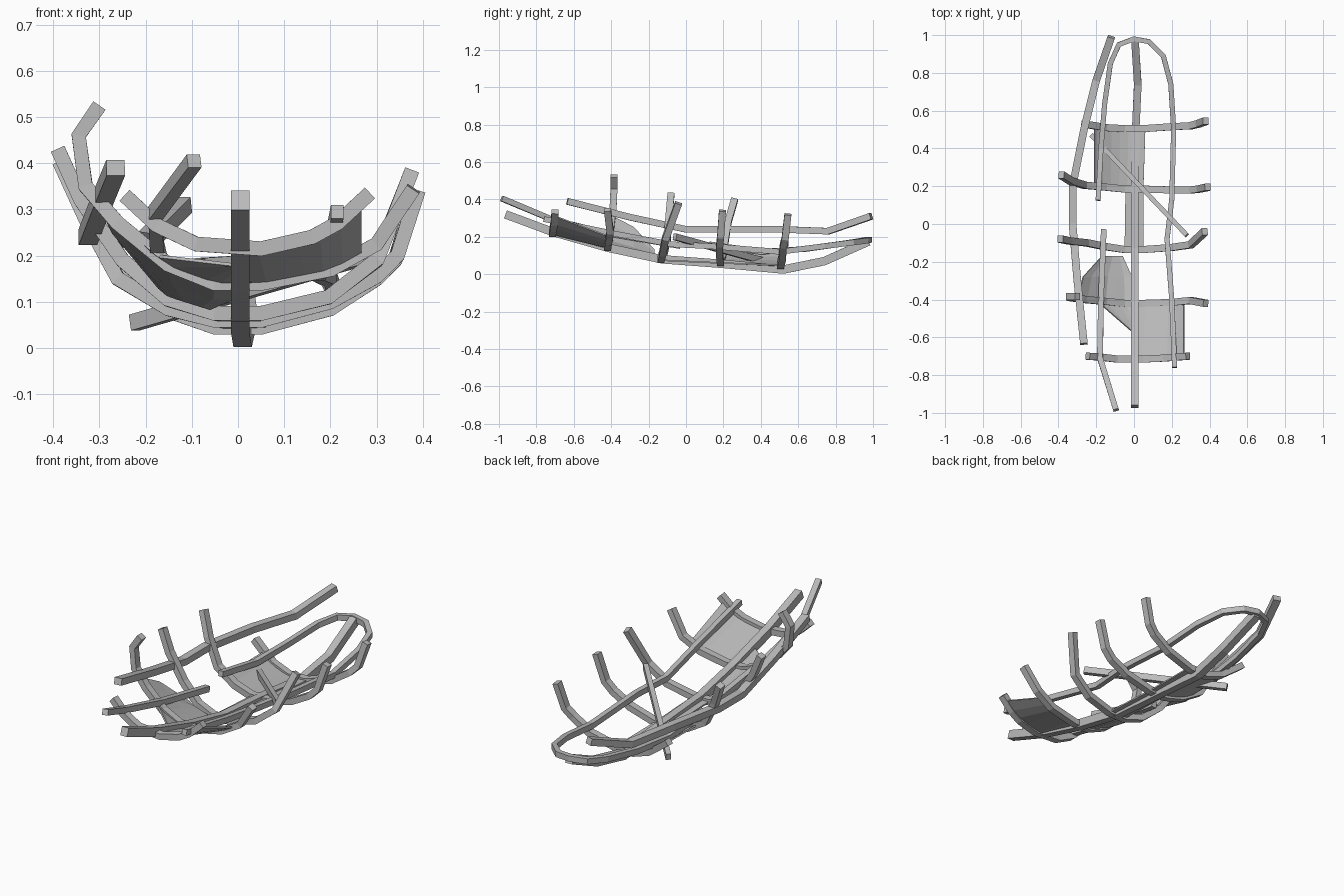
import bpy
from mathutils import Vector

cube = bpy.data.objects.get("Cube")
if cube:
    bpy.data.objects.remove(cube, do_unlink=True)

grey = bpy.data.materials.new("weathered_grey")
grey.use_nodes = True
grey.diffuse_color = (0.5, 0.5, 0.5, 1)
grey.node_tree.nodes["Principled BSDF"].inputs["Base Color"].default_value = (0.5, 0.5, 0.5, 1)


def add_object(name, verts, faces):
    mesh = bpy.data.meshes.new(name)
    mesh.from_pydata(verts, [], faces)
    mesh.update()
    mesh.materials.append(grey)
    obj = bpy.data.objects.new(name, mesh)
    bpy.context.collection.objects.link(obj)
    return obj


def beam(name, path, width, depth, across=None):
    """Sweep a rectangle along a path; its width lies along 'across' or level."""
    pts = [Vector(p) for p in path]
    verts, faces = [], []
    for i, p in enumerate(pts):
        before = (p - pts[i - 1]).normalized() if i else Vector()
        after = (pts[i + 1] - p).normalized() if i < len(pts) - 1 else Vector()
        t = (before + after).normalized()
        side = Vector(across) if across else t.cross(Vector((0, 0, 1)))
        side = (side - t * side.dot(t)).normalized()
        up = side.cross(t)
        for a, b in ((-1, -1), (1, -1), (1, 1), (-1, 1)):
            verts.append(p + side * a * width / 2 + up * b * depth / 2)
    for i in range(len(pts) - 1):
        k = i * 4
        for j in range(4):
            n = (j + 1) % 4
            faces.append((k + j, k + n, k + n + 4, k + j + 4))
    last = len(verts) - 4
    faces += [(3, 2, 1, 0), (last, last + 1, last + 2, last + 3)]
    return add_object(name, verts, faces)


def lerp(a, b, f):
    return a + (b - a) * f


# Ribs, front to back
ribs = [
    ("front_rib", [(-.245, -.7, .33), (-.175, -.705, .265), (-.09, -.715, .225), (.05, -.715, .215),
                   (.16, -.71, .24), (.215, -.705, .27), (.285, -.7, .335)]),
    ("second_rib", [(-.3, -.385, .525), (-.345, -.385, .46), (-.33, -.39, .35), (-.26, -.4, .27),
                    (-.15, -.41, .18), (-.05, -.42, .14), (.05, -.42, .14), (.2, -.415, .17),
                    (.3, -.405, .225), (.38, -.42, .345)]),
    ("middle_rib", [(-.39, -.08, .43), (-.34, -.09, .32), (-.25, -.1, .19), (-.15, -.12, .105),
                    (-.05, -.135, .075), (.05, -.135, .075), (.195, -.125, .11), (.3, -.11, .19),
                    (.375, -.04, .38)]),
    ("fourth_rib", [(-.385, .26, .4), (-.33, .225, .28), (-.26, .205, .15), (-.15, .195, .085),
                    (-.05, .185, .06), (.05, .185, .06), (.2, .18, .1), (.3, .18, .155),
                    (.345, .185, .2), (.39, .195, .34)]),
    ("back_rib", [(-.27, .53, .17), (-.15, .51, .08), (-.05, .505, .045), (.05, .505, .045),
                  (.2, .515, .085), (.3, .52, .15), (.34, .53, .19), (.38, .545, .32)]),
]
for name, path in ribs:
    beam(name, path, .037, .032, (0, 1, 0))

# Keel and long timbers
beam("keel", [(.005, -.965, .32), (.005, -.71, .225), (.005, -.41, .14), (.005, -.13, .08),
              (.005, .2, .055), (.01, .52, .025), (.02, .74, .07), (.005, .975, .175)], .04, .045)
beam("outer_stringer", [(-.265, -.635, .39), (-.3, -.3, .305), (-.325, 0, .24), (-.325, .2, .24),
                        (-.265, .5, .24), (-.2, .76, .23), (-.12, .99, .31)], .04, .035)
beam("inner_stringer", [(-.095, -.985, .405), (-.18, -.71, .29), (-.175, -.4, .215),
                        (-.16, -.03, .15)], .03, .03)
beam("looped_stringer", [(.215, -.76, .295), (.2, -.4, .22), (.175, -.08, .16), (.2, .13, .15),
                         (.21, .5, .12), (.195, .74, .15), (.155, .89, .17), (.08, .965, .18),
                         (0, .98, .185), (-.08, .95, .18), (-.125, .85, .165), (-.155, .64, .135),
                         (-.175, .4, .12), (-.19, .125, .16)], .027, .03)
beam("loose_timber", [(.28, -.06, .2), (-.225, .47, .055)], .025, .035)


def rib_height(path, x):
    for a, b in zip(path, path[1:]):
        if a[0] <= x <= b[0]:
            return lerp(a[2], b[2], (x - a[0]) / (b[0] - a[0]))
    return path[0][2] if x < 0 else path[-1][2]


def hull_height(x, y):
    stations = [(path[len(path) // 2][1], path) for _, path in ribs]
    for (y0, p0), (y1, p1) in zip(stations, stations[1:]):
        if y <= y1 or p1 is stations[-1][1]:
            return lerp(rib_height(p0, x), rib_height(p1, x), (y - y0) / (y1 - y0))


def panel(name, rows, columns=6):
    """Loft thin planking over the hull from rows of (y, x_start, x_end)."""
    verts, faces = [], []
    for y, x0, x1 in rows:
        for c in range(columns + 1):
            x = lerp(x0, x1, c / columns)
            verts.append((x, y, hull_height(x, y)))
    w = columns + 1
    for r in range(len(rows) - 1):
        for c in range(columns):
            k = r * w + c
            faces.append((k, k + 1, k + w + 1, k + w))
    obj = add_object(name, verts, faces)
    solid = obj.modifiers.new("thickness", "SOLIDIFY")
    solid.thickness = .008
    solid.offset = 0


# Remaining planking
panel("front_planking", [(-.7, .0, .265), (-.43, .02, .265)])
panel("broken_planking", [(-.57, -.01, .01), (-.43, -.17, .03), (-.4, -.3, .0),
                          (-.28, -.27, -.01), (-.17, -.17, -.06)])
panel("back_planking", [(.19, -.21, .05), (.5, -.21, .06)])
panel("keel_plank", [(-.13, -.05, .05), (.19, -.045, .05)], 2)
